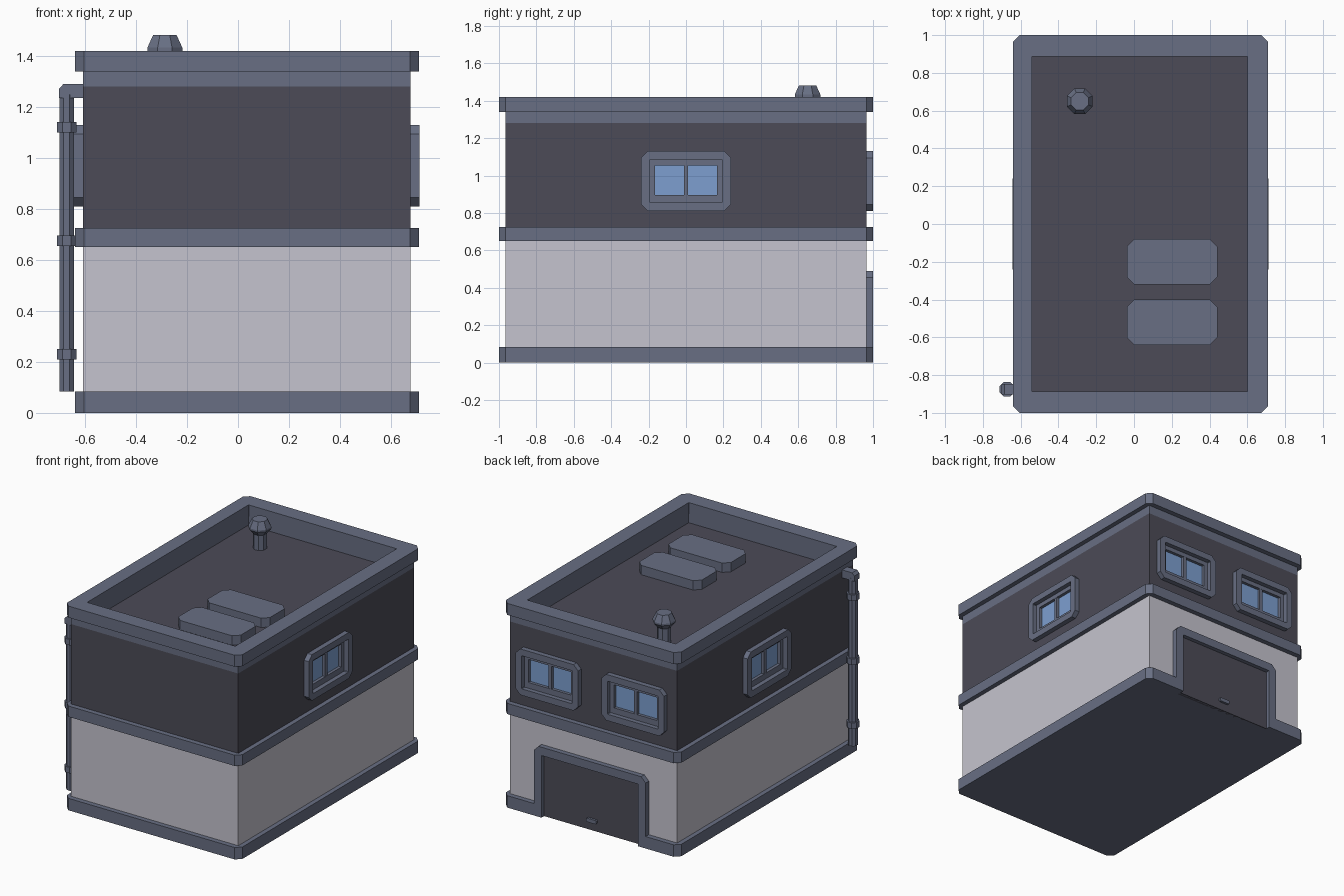
import bpy, bmesh, math
from mathutils import Matrix, Vector

if "Cube" in bpy.data.objects:
    bpy.data.objects.remove(bpy.data.objects["Cube"])

def material(name, rgb):
    m = bpy.data.materials.new(name)
    m.diffuse_color = (*rgb, 1)
    m.use_nodes = True
    m.node_tree.nodes["Principled BSDF"].inputs["Base Color"].default_value = m.diffuse_color
    return m

TRIM = material("slate trim", (0.138, 0.158, 0.228))
DARK = material("dark wall", (0.072, 0.070, 0.095))
LIGHT = material("light wall", (0.56, 0.55, 0.62))
GLASS = material("blue glass", (0.205, 0.345, 0.63))

CX = 0.035                      # centre of the building in x
BX, BY = 0.6425, 0.965          # wall half sizes
TX, TY = 0.675, 1.0             # trim half sizes

def finish(name, bm, mat, matrix=None):
    bmesh.ops.remove_doubles(bm, verts=bm.verts, dist=1e-5)
    bmesh.ops.recalc_face_normals(bm, faces=bm.faces)
    if matrix:
        bm.transform(matrix)
    me = bpy.data.meshes.new(name)
    bm.to_mesh(me)
    bm.free()
    me.materials.append(mat)
    ob = bpy.data.objects.new(name, me)
    bpy.context.collection.objects.link(ob)
    return ob

def chamfered(cx, cy, hx, hy, c=0.0):
    """Rectangle outline with cut corners."""
    pts = [(hx, -hy + c), (hx, hy - c), (hx - c, hy), (-hx + c, hy),
           (-hx, hy - c), (-hx, -hy + c), (-hx + c, -hy), (hx - c, -hy)]
    if c == 0:
        pts = pts[::2]
        pts = [(hx, -hy), (hx, hy), (-hx, hy), (-hx, -hy)]
    return [(cx + x, cy + y) for x, y in pts]

def prism(name, pts, z0, z1, mat, matrix=None):
    bm = bmesh.new()
    a = [bm.verts.new((x, y, z0)) for x, y in pts]
    b = [bm.verts.new((x, y, z1)) for x, y in pts]
    bm.faces.new(a)
    bm.faces.new(b)
    for i in range(len(pts)):
        j = (i + 1) % len(pts)
        bm.faces.new((a[i], a[j], b[j], b[i]))
    return finish(name, bm, mat, matrix)

def ring(name, outer, inner, z0, z1, mat, matrix=None):
    """Closed frame between two outlines with equal point counts."""
    bm = bmesh.new()
    loops = [[bm.verts.new((x, y, z)) for x, y in pts]
             for pts, z in ((outer, z0), (outer, z1), (inner, z1), (inner, z0))]
    n = len(outer)
    for k in range(4):
        a, b = loops[k], loops[(k + 1) % 4]
        for i in range(n):
            j = (i + 1) % n
            bm.faces.new((a[i], a[j], b[j], b[i]))
    return finish(name, bm, mat, matrix)

def lathe(name, profile, x, y, mat, n=8):
    """Round part with n flat sides from (radius, height) pairs."""
    bm = bmesh.new()
    rows = [[bm.verts.new((x + r * math.cos((i + .5) * math.tau / n),
                           y + r * math.sin((i + .5) * math.tau / n), z))
             for i in range(n)] for r, z in profile]
    bm.faces.new(rows[0])
    bm.faces.new(rows[-1])
    for a, b in zip(rows, rows[1:]):
        for i in range(n):
            j = (i + 1) % n
            bm.faces.new((a[i], a[j], b[j], b[i]))
    return finish(name, bm, mat)

def on_wall(x, y, z, degrees):
    """Local x across, y up, z outward; 0 deg faces the front."""
    return (Matrix.Translation((x, y, z)) @ Matrix.Rotation(math.radians(degrees), 4, 'Z')
            @ Matrix.Rotation(math.radians(90), 4, 'X'))

# Storeys
body = chamfered(CX, 0, BX, BY)
trim = chamfered(CX, 0, TX, TY, 0.035)
prism("lower_wall", body, 0.05, 0.68, LIGHT)
upper = prism("upper_wall", body, 0.70, 1.28, DARK)
prism("middle_trim", trim, 0.65, 0.725, TRIM)

# Base trim, notched where the garage door stands
DX, DH = 0.04, 0.372            # door centre and half width
notch = [(DX + DH, TY), (DX + DH, BY), (DX - DH, BY), (DX - DH, TY)]
prism("base_trim", trim[:3] + notch + trim[3:], 0, 0.083, TRIM)

# Parapet and cornice around the sunken roof
hole = chamfered(CX - 0.005, 0, 0.57, 0.887, 0)
ring("parapet_band", body, hole, 1.28, 1.345, TRIM)
hole8 = [p for p in hole for _ in range(2)]
hole8 = hole8[1:] + hole8[:1]
bm_hole = [hole8[-2], hole8[0], hole8[1], hole8[2], hole8[3], hole8[4], hole8[5], hole8[6]]
eps = chamfered(CX - 0.005, 0, 0.57, 0.887, 0.002)
ring("cornice", trim, eps, 1.34, 1.42, TRIM)

# Windows: protruding frame, recessed sash, two panes
cutters = []
places = [(CX + BX, 0, 90), (CX - BX, 0, 270), (0.37, BY, 180), (-0.29, BY, 180)]
for k, (x, y, deg) in enumerate(places):
    m = on_wall(x, y, 0.97, deg)
    cut = prism("window_cutter", chamfered(0, 0, 0.194, 0.114), -0.03, 0.05, DARK, m)
    cut.hide_render = True
    cutters.append(cut)
    ring(f"window_frame_{k}", chamfered(0, 0, 0.24, 0.16, 0.035),
         chamfered(0, 0, 0.195, 0.115, 0.004), -0.005, 0.035, TRIM, m)
    ring(f"window_sash_{k}", chamfered(0, 0, 0.195, 0.115),
         chamfered(0, 0.005, 0.165, 0.08), -0.03, 0.003, TRIM, m)
    prism(f"window_mullion_{k}", chamfered(0, 0.005, 0.012, 0.085), -0.03, 0.002, TRIM, m)
    prism(f"window_glass_{k}", chamfered(0, 0.005, 0.17, 0.085), -0.025, -0.018, GLASS, m)

for cut in cutters:
    mod = upper.modifiers.new("window_opening", 'BOOLEAN')
    mod.object = cut
    mod.operation = 'DIFFERENCE'
    mod.solver = 'EXACT'
bpy.context.view_layer.update()
deps = bpy.context.evaluated_depsgraph_get()
cut_mesh = bpy.data.meshes.new_from_object(upper.evaluated_get(deps))
upper.modifiers.clear()
upper.data = cut_mesh
for cut in cutters:
    bpy.data.objects.remove(cut)

# Garage door with surround and handle
m = on_wall(DX, BY, 0, 180)
w, h, c = 0.43, 0.49, 0.035
prism("door_surround", [(-w, 0), (-w, h - c), (-w + c, h), (w - c, h), (w, h - c), (w, 0),
                        (DH, 0), (DH, h - 0.058), (-DH, h - 0.058), (-DH, 0)],
      -0.005, 0.035, TRIM, m)
prism("garage_door", chamfered(0, 0.218, DH, 0.218), -0.02, 0.006, DARK, m)
prism("door_handle", chamfered(0, 0.07, 0.04, 0.013, 0.006), 0, 0.022, TRIM, m)

# Roof units and vent
for k, y in enumerate((-0.2, -0.52)):
    prism(f"roof_unit_{k}", chamfered(0.202, y, 0.24, 0.12, 0.04), 1.27, 1.345, TRIM)
lathe("roof_vent", [(0.045, 1.27), (0.045, 1.385), (0.074, 1.42), (0.074, 1.433), (0.05, 1.482)],
      -0.287, 0.65, TRIM)

# Drain pipe with collars and a top elbow into the wall
PX, PY = -0.672, -0.875
lathe("drain_pipe", [(0.031, 0.083), (0.031, 1.25)], PX, PY, TRIM)
for k, z in enumerate((0.23, 0.675, 1.12)):
    lathe(f"pipe_collar_{k}", [(0.042, z - 0.021), (0.042, z + 0.021)], PX, PY, TRIM)
prism("pipe_elbow", [(-0.702, 1.235), (-0.702, 1.272), (-0.685, 1.29), (-0.6, 1.29), (-0.6, 1.235)],
      -0.028, 0.028, TRIM, on_wall(0, PY, 0, 0))
